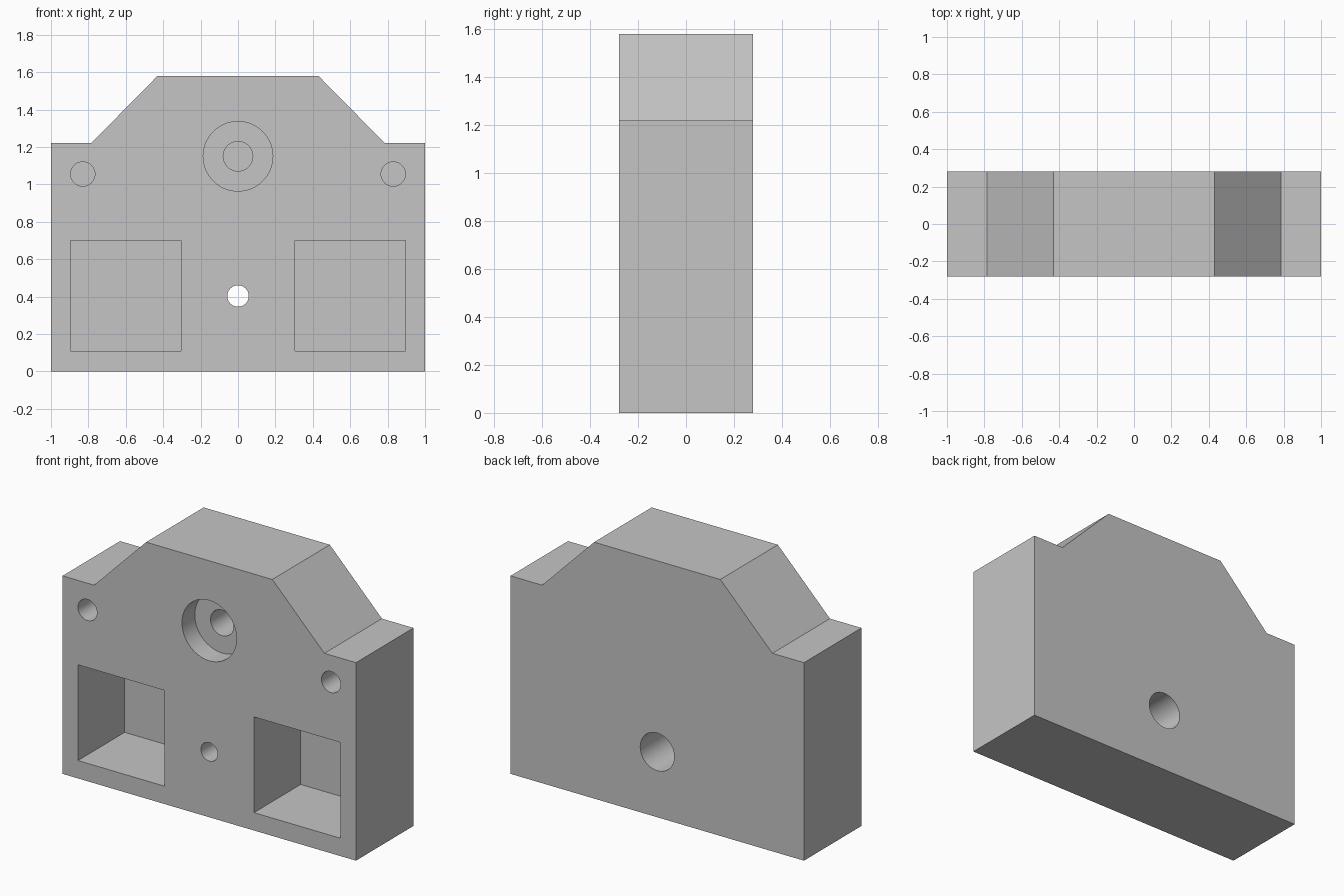
import bpy
import bmesh
import math

cube = bpy.data.objects.get("Cube")
if cube:
    bpy.data.objects.remove(cube, do_unlink=True)

HALF = 0.28      # half of the block's thickness
OVER = 0.05      # how far cutters stick out of the surface

grey = bpy.data.materials.new("plain grey")
grey.use_nodes = True
colour = (0.56, 0.56, 0.56, 1)
grey.diffuse_color = colour
grey.node_tree.nodes["Principled BSDF"].inputs["Base Color"].default_value = colour


def extrude_outline(name, points, y0, y1):
    """Solid made by extruding an x-z outline from y0 to y1."""
    bm = bmesh.new()
    face = bm.faces.new([bm.verts.new((x, y0, z)) for x, z in points])
    grown = bmesh.ops.extrude_face_region(bm, geom=[face])["geom"]
    moved = [v for v in grown if isinstance(v, bmesh.types.BMVert)]
    bmesh.ops.translate(bm, verts=moved, vec=(0, y1 - y0, 0))
    bmesh.ops.recalc_face_normals(bm, faces=bm.faces)
    mesh = bpy.data.meshes.new(name)
    bm.to_mesh(mesh)
    bm.free()
    mesh.materials.append(grey)
    obj = bpy.data.objects.new(name, mesh)
    bpy.context.collection.objects.link(obj)
    return obj


def circle(x, z, radius, sides=64):
    steps = [math.tau * i / sides for i in range(sides)]
    return [(x + radius * math.cos(a), z + radius * math.sin(a)) for a in steps]


def square(x, z, half):
    return [(x - half, z - half), (x + half, z - half),
            (x + half, z + half), (x - half, z + half)]


# Stepped block with sloped shoulders
right_side = [(1, 0), (1, 1.22), (0.785, 1.22), (0.43, 1.58)]
outline = right_side + [(-x, z) for x, z in reversed(right_side)]
block = extrude_outline("mounting_block", outline, -HALF, HALF)
bpy.context.view_layer.objects.active = block
block.select_set(True)


def cut(points, y0, y1):
    cutter = extrude_outline("cutter", points, y0, y1)
    cutter.hide_render = True
    mod = block.modifiers.new("cut", "BOOLEAN")
    mod.operation = "DIFFERENCE"
    mod.solver = "EXACT"
    mod.object = cutter
    bpy.ops.object.modifier_apply(modifier=mod.name)
    bpy.data.objects.remove(cutter, do_unlink=True)


def cut_front(points, depth):
    cut(points, -HALF - OVER, -HALF + depth)


# Square pockets and small blind holes on both sides
for side in (-1, 1):
    cut_front(square(side * 0.6, 0.405, 0.295), 0.455)
    cut_front(circle(side * 0.83, 1.055, 0.065), 0.4)

# Upper counterbored blind hole
cut_front(circle(0, 1.15, 0.186), 0.125)
cut_front(circle(0, 1.15, 0.079), 0.5)

# Lower through hole, widened from the back
cut(circle(0, 0.403, 0.057), -HALF - OVER, HALF + OVER)
cut(circle(0, 0.403, 0.116), HALF - 0.35, HALF + OVER)

bpy.ops.object.shade_smooth_by_angle(angle=math.radians(30))
